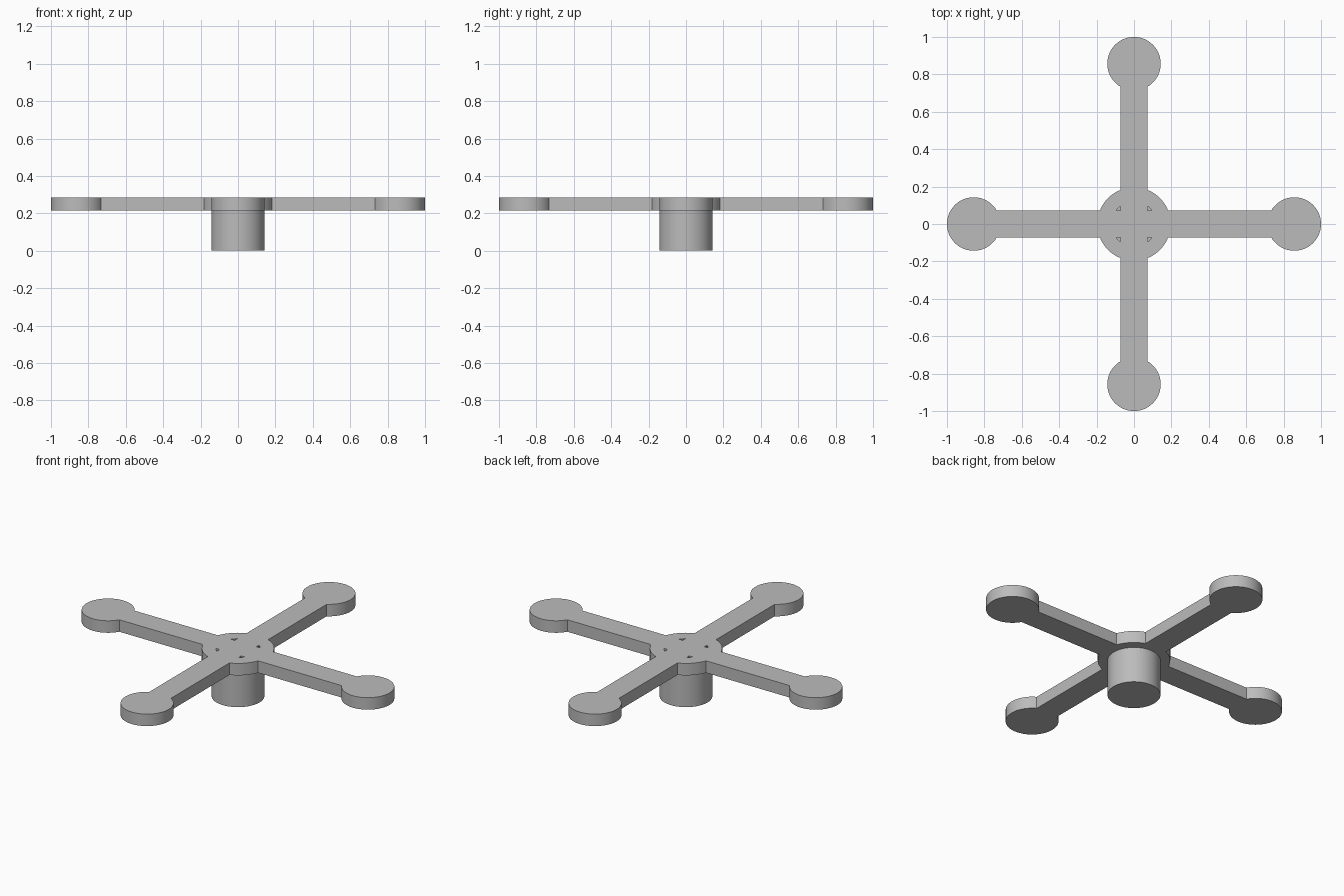
import bpy, bmesh
from math import sin, cos, asin, pi
from mathutils import Vector, Matrix

if "Cube" in bpy.data.objects:
    bpy.data.objects.remove(bpy.data.objects["Cube"], do_unlink=True)

UNIT = 1 / 14            # plate thickness and arm half width
HALF = UNIT
PAD_R = 2 * UNIT
HUB_R = 0.196
PIT_R = 0.12
PLATE_Z = 3 * UNIT

grey = bpy.data.materials.new("plain grey")
grey.use_nodes = True
grey.diffuse_color = (0.5, 0.5, 0.5, 1)
grey.node_tree.nodes["Principled BSDF"].inputs["Base Color"].default_value = (0.5, 0.5, 0.5, 1)


def arc(radius, start, end, steps, centre_x=0):
    angles = [start + (end - start) * i / steps for i in range(steps + 1)]
    return [Vector((centre_x + radius * cos(a), radius * sin(a))) for a in angles]


def finish(obj):
    bpy.ops.object.select_all(action='DESELECT')
    obj.select_set(True)
    bpy.context.view_layer.objects.active = obj
    if obj.type == 'CURVE':
        bpy.ops.object.convert(target='MESH')
        obj = bpy.context.object
    obj.data.materials.clear()
    obj.data.materials.append(grey)
    bpy.ops.object.shade_smooth_by_angle(angle=pi / 6)


def add_loop(curve, points):
    spline = curve.splines.new('POLY')
    spline.points.add(len(points) - 1)
    for p, co in zip(spline.points, points):
        p.co = (co.x, co.y, 0, 1)
    spline.use_cyclic_u = True


# Cross plate: one quarter holds a round pad with its arm, then a hub arc
pad_angle = pi - asin(HALF / PAD_R)
hub_angle = asin(HALF / HUB_R)
pit_angle = asin(HALF / PIT_R)
quarter = arc(PAD_R, -pad_angle, pad_angle, 54, 1 - PAD_R)
quarter += arc(HUB_R, hub_angle, pi / 2 - hub_angle, 10)
pit = [Vector((HALF, HALF))] + arc(PIT_R, pit_angle, pi / 2 - pit_angle, 4)

curve = bpy.data.curves.new("cross_plate", 'CURVE')
curve.dimensions = '2D'
curve.fill_mode = 'BOTH'
curve.extrude = UNIT / 2
turns = [Matrix.Rotation(k * pi / 2, 2) for k in range(4)]
add_loop(curve, [t @ p for t in turns for p in quarter])
# Small corner pits between the arms
for t in turns:
    add_loop(curve, [t @ p for p in pit])
plate = bpy.data.objects.new("cross_plate", curve)
plate.location.z = PLATE_Z + UNIT / 2
bpy.context.collection.objects.link(plate)
finish(plate)

# Central post below the plate
mesh = bpy.data.meshes.new("centre_post")
bm = bmesh.new()
bmesh.ops.create_cone(bm, cap_ends=True, segments=64, radius1=PAD_R, radius2=PAD_R,
                      depth=PLATE_Z, matrix=Matrix.Translation((0, 0, PLATE_Z / 2)))
bm.to_mesh(mesh)
bm.free()
post = bpy.data.objects.new("centre_post", mesh)
bpy.context.collection.objects.link(post)
finish(post)
